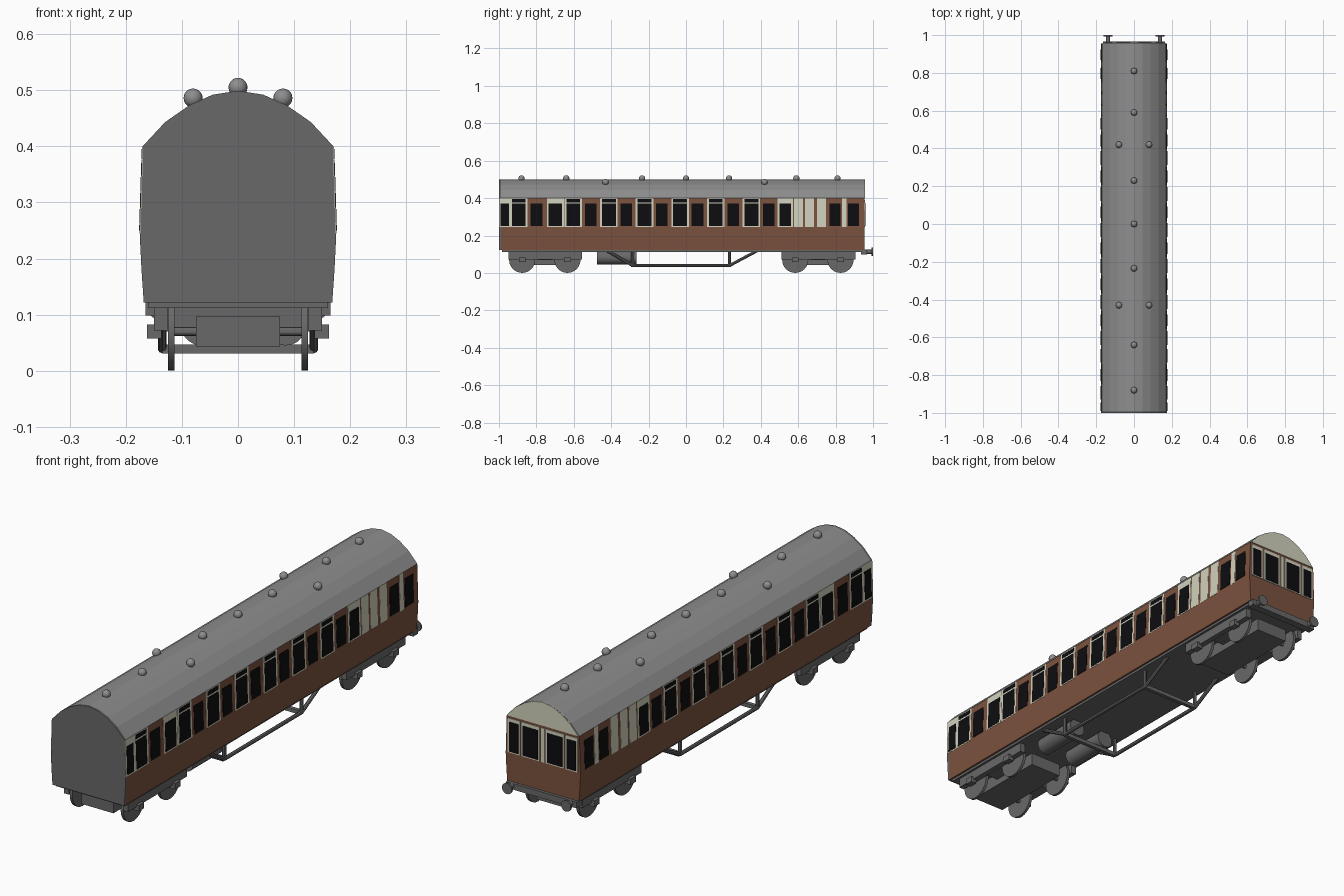
import bpy, math
from mathutils import Vector

if "Cube" in bpy.data.objects:
    bpy.data.objects.remove(bpy.data.objects["Cube"])


def mat(name, r, g, b):
    m = bpy.data.materials.new(name)
    m.diffuse_color = (r, g, b, 1)
    m.use_nodes = True
    m.node_tree.nodes["Principled BSDF"].inputs["Base Color"].default_value = m.diffuse_color
    return m


BROWN = mat("brown paint", 0.20, 0.085, 0.05)
CREAM = mat("cream paint", 0.64, 0.64, 0.51)
BLACK = mat("black glass", 0.004, 0.004, 0.005)
ROOF = mat("roof grey", 0.27, 0.27, 0.27)
GREY = mat("underframe grey", 0.14, 0.14, 0.14)


def mesh(name, verts, faces, m):
    me = bpy.data.meshes.new(name)
    me.from_pydata(verts, [], faces)
    me.materials.append(m)
    ob = bpy.data.objects.new(name, me)
    bpy.context.collection.objects.link(ob)
    return ob


def prism(name, prof, y0, y1, m):
    """Extrude an (x, z) outline, counter-clockwise seen from the front, along y."""
    n = len(prof)
    v = [(x, y0, z) for x, z in prof] + [(x, y1, z) for x, z in prof]
    f = [tuple(range(n)), tuple(range(2 * n - 1, n - 1, -1))]
    f += [(i, i + n, (i + 1) % n + n, (i + 1) % n) for i in range(n)]
    return mesh(name, v, f, m)


def box(name, x0, x1, y0, y1, z0, z1, m):
    return prism(name, [(x0, z0), (x1, z0), (x1, z1), (x0, z1)], y0, y1, m)


def rod(name, a, b, r, m, sides=16):
    a, b = Vector(a), Vector(b)
    bpy.ops.mesh.primitive_cylinder_add(vertices=sides, radius=r, depth=(b - a).length,
                                        location=(a + b) / 2)
    ob = bpy.context.object
    ob.name = name
    ob.rotation_euler = (b - a).to_track_quat('Z', 'Y').to_euler()
    ob.data.materials.append(m)
    if sides > 8:
        bpy.ops.object.shade_smooth_by_angle()
    return ob


def mirrored(pts):
    return pts + [(-x, z) for x, z in reversed(pts) if x > 0]


# Body shell, roof and end walls
BACK = 0.955
side = [(0.168, 0.122), (0.172, 0.18), (0.175, 0.24), (0.170, 0.40)]
arc = [(0.170, 0.40), (0.130, 0.443), (0.087, 0.473), (0.045, 0.492), (0, 0.499)]
prism("body_sides", mirrored(side), -0.99, BACK, BROWN)
prism("roof", mirrored(arc), -0.99, BACK, ROOF)
prism("front_end_wall", mirrored(side[:-1] + arc), -1.0, -0.99, GREY)
prism("back_end_arch", mirrored([(x * 0.98, z) for x, z in arc]), BACK, BACK + 0.003, CREAM)


# Side panels and windows: thin plates lying on the sloping upper side
def side_plate(name, y, w, z0, z1, lift, m):
    def sx(z):
        return 0.175 - 0.005 * (z - 0.24) / 0.16
    for s in (1, -1):
        a, b = s * sx(z0), s * sx(z1)
        d = s * lift
        prof = [(a - s * 0.001, z0), (a + d, z0), (b + d, z1), (b - s * 0.001, z1)]
        if s < 0:
            prof.reverse()
        prism(name, prof, y - w / 2, y + w / 2, m)


def bay(y, w, cream, toplight=False):
    if cream:
        side_plate("cream_panel", y, w + 0.02, 0.245, 0.40, 0.0008, CREAM)
    side_plate("side_window", y, w, 0.25, 0.37, 0.0016, BLACK)
    if toplight:
        side_plate("toplight", y, w, 0.377, 0.395, 0.0016, BLACK)


for i in range(6):
    bay(-0.603 + 0.1905 * i, 0.074, True, True)
    bay(-0.510 + 0.1905 * i, 0.062, False)
bay(-0.968, 0.045, True)
bay(-0.893, 0.072, True, True)
bay(-0.800, 0.064, False)
bay(-0.698, 0.072, True)
bay(0.530, 0.062, True)
for y in (0.602, 0.661, 0.725):
    side_plate("cream_panel", y, 0.048, 0.245, 0.40, 0.0008, CREAM)
bay(0.797, 0.060, False)
side_plate("cream_strip", 0.846, 0.025, 0.245, 0.40, 0.0008, CREAM)
bay(0.896, 0.058, False)

# Windowed back end
for s in (1, -1):
    for x0, x1 in ((0.014, 0.100), (0.106, 0.164)):
        a, b = sorted((s * x0, s * x1))
        box("end_panel", a, b, BACK, BACK + 0.003, 0.245, 0.39, CREAM)
        box("end_window", a + 0.008, b - 0.008, BACK, BACK + 0.005, 0.25, 0.375, BLACK)
box("end_centre_panel", -0.008, 0.008, BACK, BACK + 0.003, 0.245, 0.39, CREAM)

# Roof ventilators
vents = [(0, y, 0.505) for y in (0.81, 0.59, 0.23, 0, -0.235, -0.64, -0.88)]
vents += [(x, y, 0.486) for x in (-0.08, 0.08) for y in (0.42, -0.43)]
for p in vents:
    bpy.ops.mesh.primitive_uv_sphere_add(segments=16, ring_count=10, radius=0.017, location=p)
    bpy.context.object.name = "roof_vent"
    bpy.context.object.data.materials.append(ROOF)
    bpy.ops.object.shade_smooth_by_angle()

# Underframe, headstock and buffers
box("floor", -0.160, 0.160, -0.985, BACK, 0.112, 0.124, GREY)
box("headstock", -0.165, 0.165, BACK - 0.02, BACK + 0.012, 0.098, 0.124, GREY)
for x in (-0.138, 0.138):
    rod("buffer_shank", (x, 0.95, 0.113), (x, 0.995, 0.113), 0.011, GREY)
    rod("buffer_head", (x, 0.992, 0.113), (x, 1.0, 0.113), 0.023, GREY)

# Truss rods with posts and cross members
for x in (-0.135, 0.135):
    path = [(-0.42, 0.118), (-0.285, 0.039), (0.232, 0.039), (0.38, 0.118)]
    for (y0, z0), (y1, z1) in zip(path, path[1:]):
        rod("truss_rod", (x, y0, z0), (x, y1, z1), 0.008, GREY, 8)
    for y in (-0.285, 0.232):
        rod("truss_post", (x, y, 0.036), (x, y, 0.118), 0.008, GREY, 8)
for y in (-0.285, 0.232):
    box("truss_cross_member", -0.135, 0.135, y - 0.008, y + 0.008, 0.031, 0.047, GREY)

# Brake cylinders
for x in (-0.065, 0.085):
    rod("brake_cylinder", (x, -0.475, 0.082), (x, -0.265, 0.082), 0.037, GREY, 20)

# Bogies
for yc in (-0.755, 0.705):
    box("bogie_pan", -0.075, 0.075, yc - 0.185, yc + 0.185, 0.043, 0.097, GREY)
    box("bogie_bolster", -0.13, 0.13, yc - 0.04, yc + 0.04, 0.07, 0.114, GREY)
    for s in (1, -1):
        a, b = sorted((s * 0.126, s * 0.150))
        box("bogie_side_frame", a, b, yc - 0.195, yc + 0.2, 0.072, 0.112, GREY)
    for y in (yc - 0.121, yc + 0.121):
        rod("axle", (-0.125, y, 0.07), (0.125, y, 0.07), 0.008, GREY, 12)
        for s in (1, -1):
            rod("wheel", (s * 0.113, y, 0.07), (s * 0.125, y, 0.07), 0.07, GREY, 24)
            a, b = sorted((s * 0.136, s * 0.162))
            box("axle_box", a, b, y - 0.018, y + 0.018, 0.057, 0.082, GREY)
